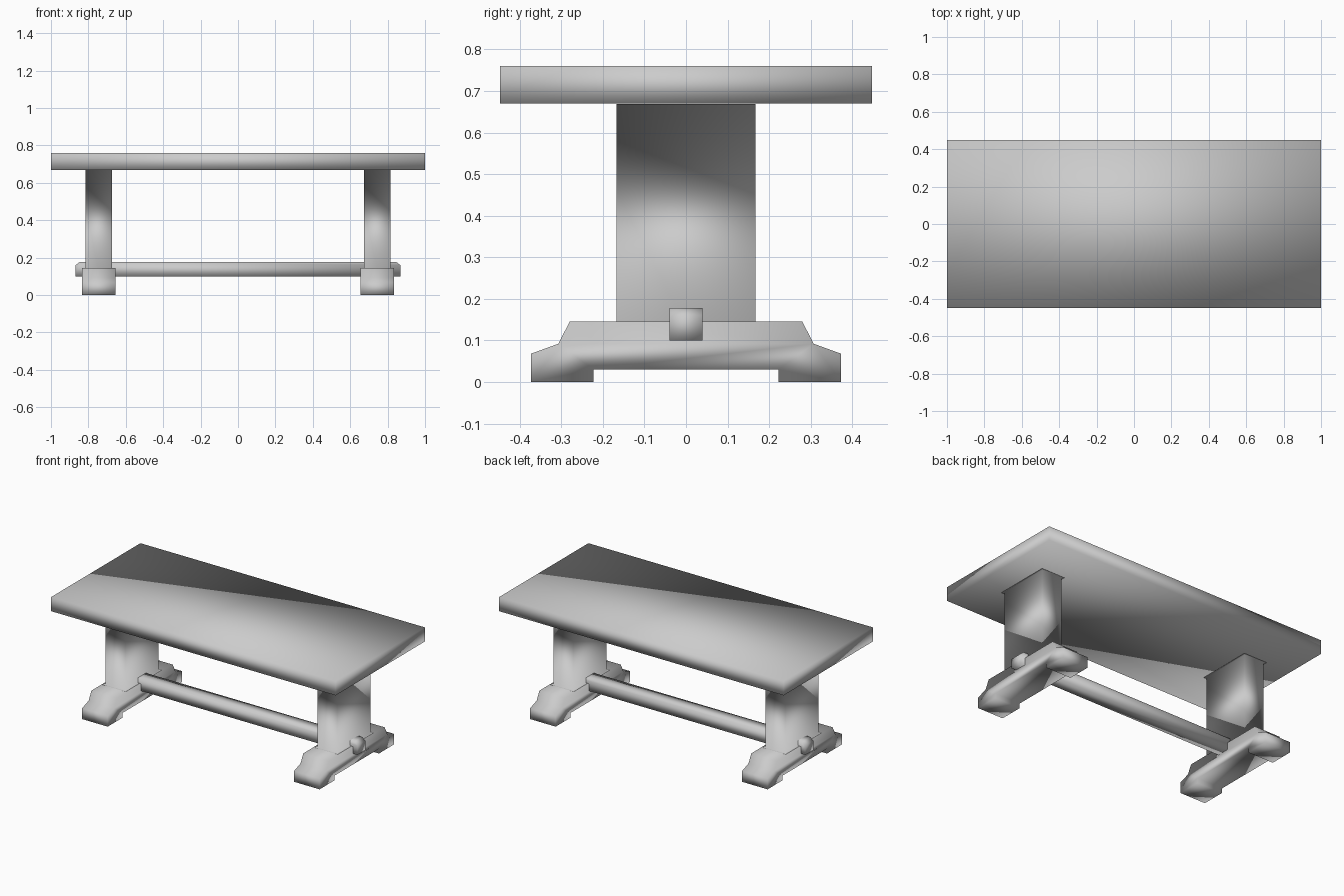
import bpy
import bmesh

cube = bpy.data.objects.get("Cube")
if cube:
    bpy.data.objects.remove(cube, do_unlink=True)

grey = bpy.data.materials.new("light grey")
grey.use_nodes = True
tone = (0.6, 0.6, 0.6, 1)
grey.diffuse_color = tone
grey.node_tree.nodes["Principled BSDF"].inputs["Base Color"].default_value = tone


def finish(name, bm):
    """Turn the bmesh into a smooth shaded grey object."""
    mesh = bpy.data.meshes.new(name)
    bm.to_mesh(mesh)
    bm.free()
    mesh.shade_smooth()
    mesh.materials.append(grey)
    obj = bpy.data.objects.new(name, mesh)
    bpy.context.collection.objects.link(obj)
    return obj


def prism(name, profile, axis, low, high):
    """Extrude a profile along x (profile in y, z) or y (profile in x, z)."""
    bm = bmesh.new()
    place = (lambda a, b: (low, a, b)) if axis == "x" else (lambda a, b: (a, low, b))
    face = bm.faces.new([bm.verts.new(place(a, b)) for a, b in profile])
    grown = bmesh.ops.extrude_face_region(bm, geom=[face])["geom"]
    for v in grown:
        if isinstance(v, bmesh.types.BMVert):
            setattr(v.co, axis, high)
    bmesh.ops.recalc_face_normals(bm, faces=bm.faces)
    return finish(name, bm)


def mirrored(half):
    """Complete a right-hand half profile across the centre line."""
    return half + [(-a, b) for a, b in reversed(half)]


def leg(name, x):
    """Open column whose thin flanges blend into the foot and the top."""
    bm = bmesh.new()
    rings = []
    for z, grow in ((0.146, 0.012), (0.146, 0), (0.669, 0), (0.669, 0.012)):
        w, d = 0.07 + grow, 0.167 + grow
        rings.append([bm.verts.new((x + sx * w, sy * d, z))
                      for sx, sy in ((-1, -1), (1, -1), (1, 1), (-1, 1))])
    for lower, upper in zip(rings, rings[1:]):
        for i in range(4):
            j = (i + 1) % 4
            bm.faces.new((lower[i], lower[j], upper[j], upper[i]))
    return finish(name, bm)


# Table top
prism("table_top", mirrored([(0.448, 0.67), (0.448, 0.76)]), "x", -1, 1)

# Trestles: stepped foot and broad leg at each end
foot_half = [(0.223, 0.03), (0.223, 0), (0.373, 0), (0.373, 0.068),
             (0.307, 0.092), (0.28, 0.145)]
for side, x in (("left", 0.745), ("right", -0.745)):
    prism(side + "_foot", mirrored(foot_half), "x", x - 0.09, x + 0.09)
    leg(side + "_leg", x)

# Stretcher bar running through both trestles, with chamfered ends
bar_half = [(0.868, 0.1), (0.868, 0.16), (0.845, 0.178)]
prism("stretcher_bar", mirrored(bar_half), "y", -0.04, 0.04)
